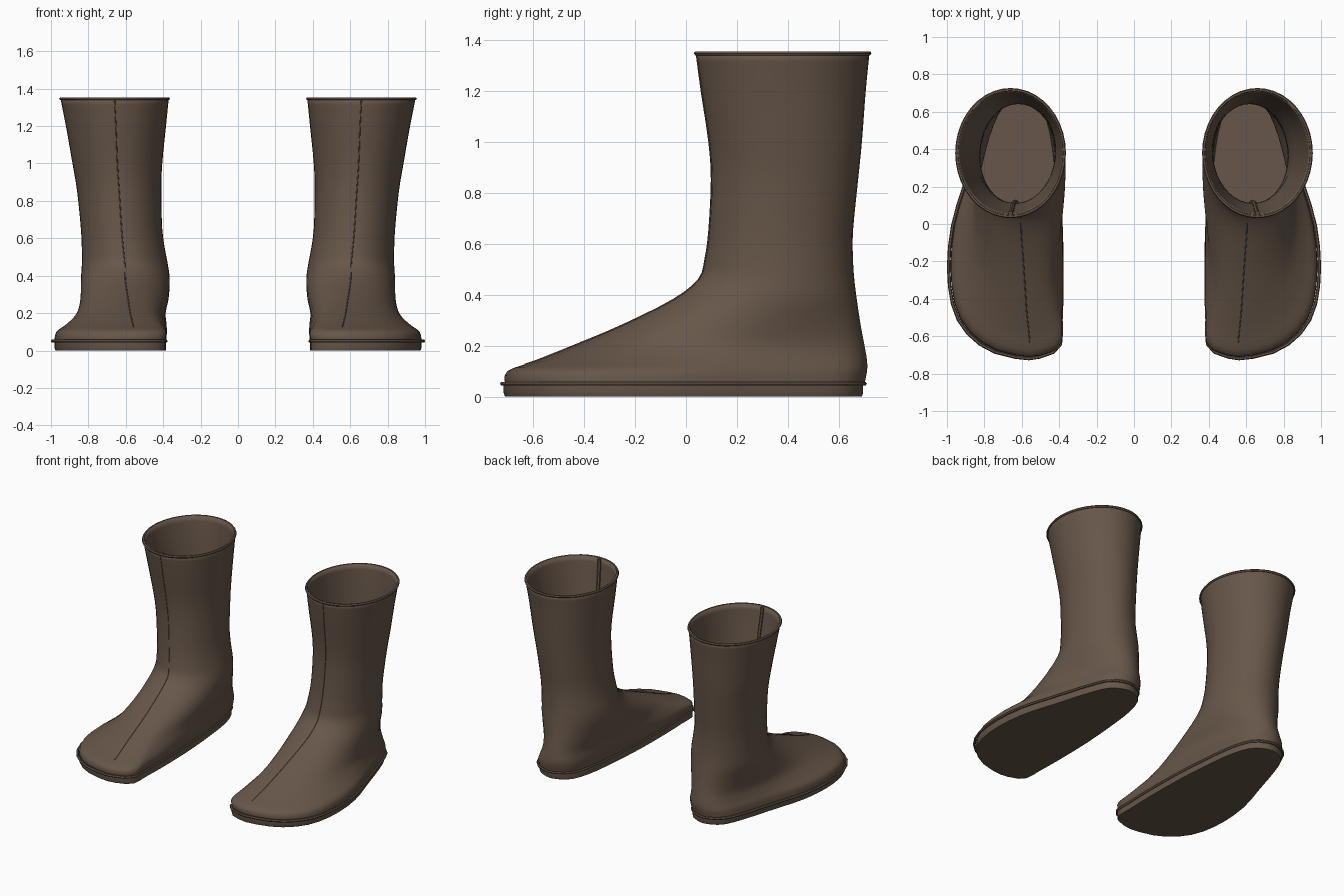
import bpy
import math

cube = bpy.data.objects.get("Cube")
if cube:
    bpy.data.objects.remove(cube, do_unlink=True)

leather = bpy.data.materials.new("brown leather")
leather.use_nodes = True
colour = (0.135, 0.094, 0.067, 1)
leather.diffuse_color = colour
leather.node_tree.nodes["Principled BSDF"].inputs["Base Color"].default_value = colour

HALF = 20          # stations from toe to heel on each side
# Sole outline: x of the outer and inner edge, toe to heel
OUTER = [.56, .78, .93, .98, .96, .88, .81, .74, .62]
INNER = [.56, .405, .39, .385, .39, .41, .44, .50, .62]

# Upper: height, front y, back y, inner x, outer x, share of sole shape
ROWS = [
    (.05, -.71, .70, .385, .98, 1), (.10, -.70, .71, .38, .97, 1),
    (.14, -.59, .71, .38, .92, .8), (.20, -.44, .70, .385, .865, .5),
    (.28, -.25, .685, .37, .845, .2), (.38, -.05, .67, .365, .84, 0),
    (.46, .05, .66, .375, .835, 0), (.54, .075, .655, .39, .835, 0),
    (.65, .09, .655, .405, .84, 0), (.85, .10, .675, .41, .86, 0),
    (1.0, .09, .69, .405, .885, 0), (1.2, .06, .705, .385, .92, 0),
    (1.35, .04, .72, .37, .95, 0)]


def spline(values, t):
    """Smooth value along a list, t from 0 to 1."""
    p = t * (len(values) - 1)
    i = min(int(p), len(values) - 2)
    f = p - i
    b, c = values[i], values[i + 1]
    a = values[i - 1] if i else b
    d = values[i + 2] if i + 2 < len(values) else c
    return b + f * ((c - a) + f * (2 * a - 5 * b + 4 * c - d + f * (3 * (b - c) + d - a))) / 2


def ring(z, front, back, x0, x1, foot):
    """Closed section, blending a sole outline with an ellipse."""
    pts = []
    for k in range(2 * HALF):
        outer = k <= HALF
        t = k / HALF if outer else 2 - k / HALF
        y = front + (back - front) * (1 - math.cos(math.pi * t)) / 2
        side = math.sin(math.pi * t) * (1 if outer else -1)
        oval = (1 + side) / 2
        lo, hi = min(INNER), max(OUTER)
        sole_x = (spline(OUTER if outer else INNER, t) - lo) / (hi - lo)
        pts.append((x0 + (x1 - x0) * (oval + (sole_x - oval) * foot), y, z))
    return pts


def finish(obj):
    obj.data.materials.clear()
    obj.data.materials.append(leather)
    bpy.ops.object.select_all(action='DESELECT')
    obj.select_set(True)
    bpy.context.view_layer.objects.active = obj
    bpy.ops.object.shade_smooth_by_angle(angle=math.radians(40))


def loft(name, rings, capped, wall=0):
    """Skin a stack of rings and mirror it to the other foot."""
    n = len(rings[0])
    verts = [p for r in rings for p in r]
    faces = [(j * n + k, j * n + (k + 1) % n, (j + 1) * n + (k + 1) % n, (j + 1) * n + k)
             for j in range(len(rings) - 1) for k in range(n)]
    if capped:
        faces += [tuple(reversed(range(n))), tuple(range(len(verts) - n, len(verts)))]
    mesh = bpy.data.meshes.new(name)
    mesh.from_pydata(verts, [], faces)
    obj = bpy.data.objects.new(name, mesh)
    bpy.context.collection.objects.link(obj)
    finish(obj)
    if wall:
        solid = obj.modifiers.new("wall", 'SOLIDIFY')
        solid.thickness = wall
        solid.offset = -1
    obj.modifiers.new("pair", 'MIRROR').use_mirror_merge = False


def tube(name, pts, radius, closed):
    """Round cord along a path, on both feet."""
    curve = bpy.data.curves.new(name, 'CURVE')
    curve.dimensions = '3D'
    curve.bevel_depth = radius
    curve.bevel_resolution = 1
    curve.use_fill_caps = True
    for s in (1, -1):
        path = curve.splines.new('POLY')
        path.points.add(len(pts) - 1)
        path.use_cyclic_u = closed
        for point, (x, y, z) in zip(path.points, pts):
            point.co = (s * x, y, z, 1)
    obj = bpy.data.objects.new(name, curve)
    bpy.context.collection.objects.link(obj)
    bpy.ops.object.select_all(action='DESELECT')
    obj.select_set(True)
    bpy.context.view_layer.objects.active = obj
    bpy.ops.object.convert(target='MESH')
    finish(bpy.context.object)


# Upper: foot and shaft in one skin
steps = 3 * (len(ROWS) - 1)
rings = [ring(*(spline(column, j / steps) for column in zip(*ROWS))) for j in range(steps + 1)]
loft("boot_upper", rings, False, wall=.012)

# Sole slab with a slightly tucked lower edge
loft("sole", [ring(0, -.71, .69, .385, .975, 1), ring(.015, -.715, .695, .385, .98, 1),
              ring(.05, -.715, .695, .385, .98, 1)], True)

# Welt around the sole and rolled rim at the top
tube("welt", ring(.05, -.72, .70, .385, .99, 1), .009, True)
tube("top_rim", ring(1.346, .04, .718, .373, .947, 0), .009, True)

# Front seam: fine ridge outside, thicker strip inside the shaft
ridge = [r[0] for r in rings if r[0][2] > .12]
tube("front_seam", ridge, .003, False)
tube("inner_seam", [(x, y + .018, z) for x, y, z in ridge if z > .5], .012, False)
